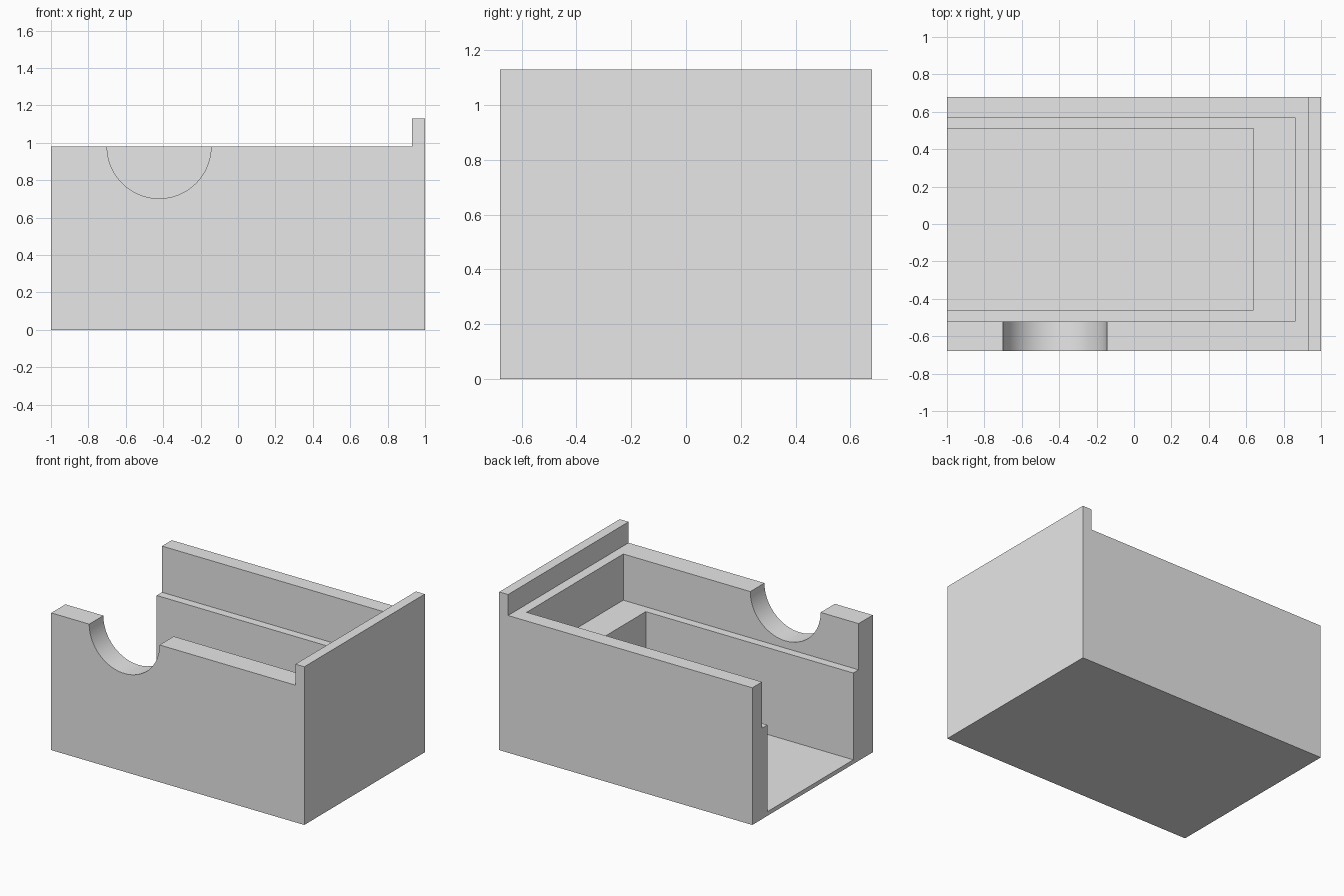
import bpy
import bmesh
from math import pi, radians
from mathutils import Matrix, Vector

cube = bpy.data.objects.get("Cube")
if cube:
    bpy.data.objects.remove(cube, do_unlink=True)

X, Y = 1.0, 0.68          # half length and half depth
WALL_TOP, LIP_TOP = 0.98, 1.13
LIP_X = 0.93
OVER = 0.3                # how far cutters reach past the body

grey = bpy.data.materials.new("plain_grey")
grey.use_nodes = True
grey.diffuse_color = (0.8, 0.8, 0.8, 1)
grey.node_tree.nodes["Principled BSDF"].inputs["Base Color"].default_value = grey.diffuse_color


def make_object(name, bm):
    bmesh.ops.recalc_face_normals(bm, faces=bm.faces)
    mesh = bpy.data.meshes.new(name)
    bm.to_mesh(mesh)
    bm.free()
    mesh.materials.append(grey)
    obj = bpy.data.objects.new(name, mesh)
    bpy.context.collection.objects.link(obj)
    return obj


def box(name, low, high):
    low, high = Vector(low), Vector(high)
    bm = bmesh.new()
    place = Matrix.Translation((low + high) / 2) @ Matrix.Diagonal((*(high - low), 1))
    bmesh.ops.create_cube(bm, size=1, matrix=place)
    return make_object(name, bm)


def cylinder_along_y(name, centre, radius, depth):
    bm = bmesh.new()
    place = Matrix.Translation(centre) @ Matrix.Rotation(pi / 2, 4, "X")
    bmesh.ops.create_cone(bm, cap_ends=True, segments=96, radius1=radius,
                          radius2=radius, depth=depth, matrix=place)
    return make_object(name, bm)


# Solid body: side outline with the raised end lip, extruded through the depth
outline = [(-X, 0), (X, 0), (X, LIP_TOP), (LIP_X, LIP_TOP), (LIP_X, WALL_TOP), (-X, WALL_TOP)]
bm = bmesh.new()
face = bm.faces.new([bm.verts.new((x, -Y, z)) for x, z in outline])
extruded = bmesh.ops.extrude_face_region(bm, geom=[face])["geom"]
moved = [v for v in extruded if isinstance(v, bmesh.types.BMVert)]
bmesh.ops.translate(bm, verts=moved, vec=(0, 2 * Y, 0))
body = make_object("tray_body", bm)

# Stepped pocket open at one end, and the round notch in the front wall
top = LIP_TOP + OVER
cutters = [
    box("upper_pocket", (-X - OVER, -0.52, 0.65), (0.86, 0.57, top)),
    box("lower_pocket", (-X - OVER, -0.46, 0.03), (0.64, 0.51, top)),
    cylinder_along_y("round_notch", (-0.422, -Y, WALL_TOP), 0.278, 0.6),
]

bpy.ops.object.select_all(action="DESELECT")
body.select_set(True)
bpy.context.view_layer.objects.active = body
for cutter in cutters:
    cutter.hide_render = True
    cut = body.modifiers.new(cutter.name, "BOOLEAN")
    cut.operation = "DIFFERENCE"
    cut.solver = "EXACT"
    cut.object = cutter
    bpy.ops.object.modifier_apply(modifier=cut.name)
    bpy.data.objects.remove(cutter, do_unlink=True)

bpy.ops.object.shade_smooth_by_angle(angle=radians(30))
